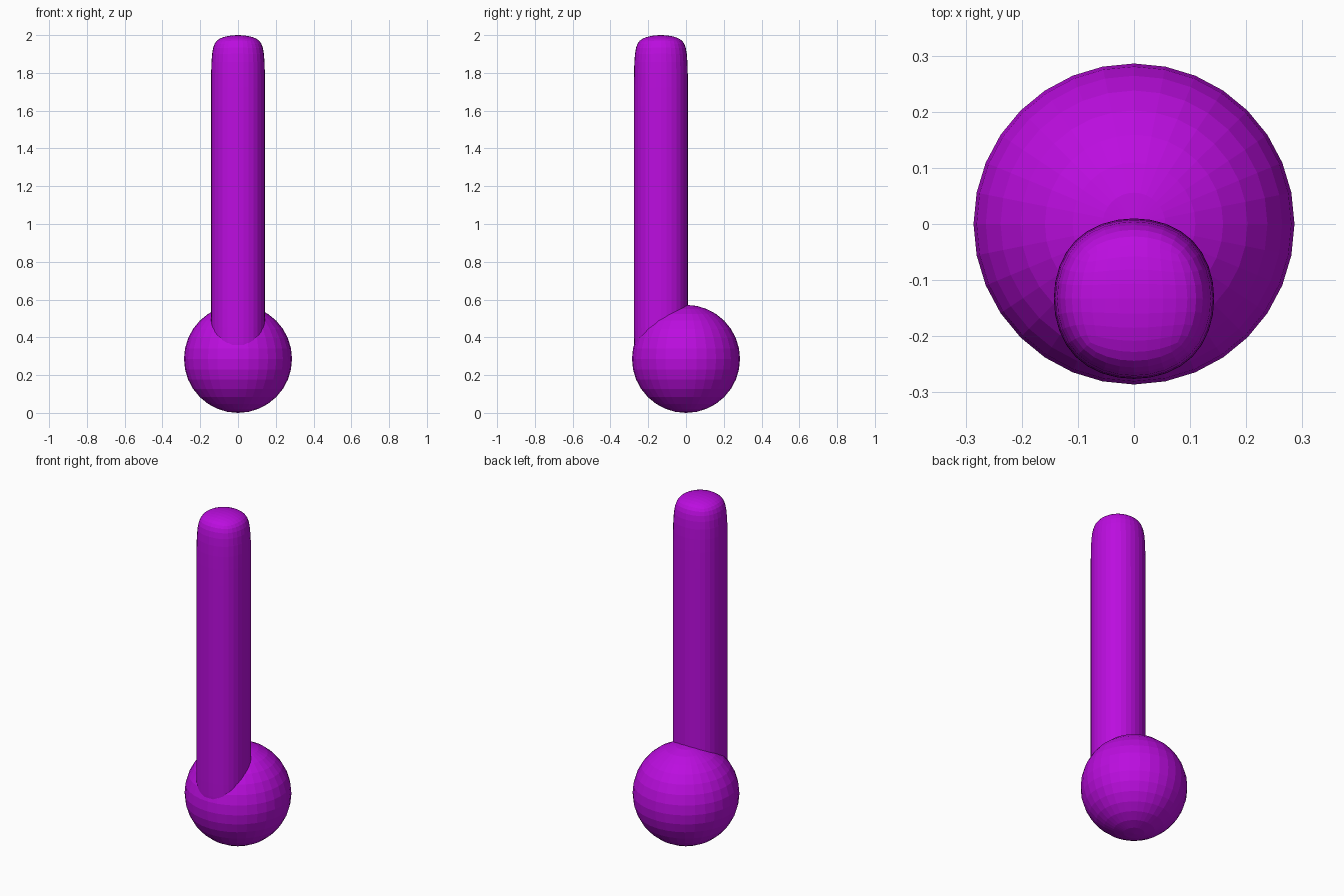
import bpy
import bmesh

cube = bpy.data.objects.get("Cube")
if cube:
    bpy.data.objects.remove(cube, do_unlink=True)

purple = bpy.data.materials.new("bright_purple")
purple.use_nodes = True
purple.diffuse_color = (0.50, 0.004, 0.74, 1)
purple.node_tree.nodes["Principled BSDF"].inputs["Base Color"].default_value = purple.diffuse_color


def add_part(name, bm):
    mesh = bpy.data.meshes.new(name)
    bmesh.ops.recalc_face_normals(bm, faces=bm.faces)
    bm.to_mesh(mesh)
    bm.free()
    mesh.materials.append(purple)
    obj = bpy.data.objects.new(name, mesh)
    bpy.context.scene.collection.objects.link(obj)
    return obj


# Round ball at the foot
radius = 0.286
bm = bmesh.new()
bmesh.ops.create_uvsphere(bm, u_segments=32, v_segments=16, radius=radius)
bmesh.ops.translate(bm, verts=bm.verts, vec=(0, 0, radius))
add_part("ball", bm)

# Upright shaft: square rings rounded by subdivision, sunk into the ball
half = 0.156
centre_y = -0.133
top, bottom = 2.0125, 0.16
bm = bmesh.new()
rings = []
for z in (bottom, bottom + half, top - half, top):
    rings.append([bm.verts.new((x * half, centre_y + y * half, z))
                  for x, y in ((-1, -1), (1, -1), (1, 1), (-1, 1))])
for low, high in zip(rings, rings[1:]):
    for i in range(4):
        j = (i + 1) % 4
        bm.faces.new((low[i], low[j], high[j], high[i]))
bm.faces.new(rings[0][::-1])
bm.faces.new(rings[-1])
shaft = add_part("shaft", bm)
rounding = shaft.modifiers.new("rounding", 'SUBSURF')
rounding.levels = rounding.render_levels = 3
